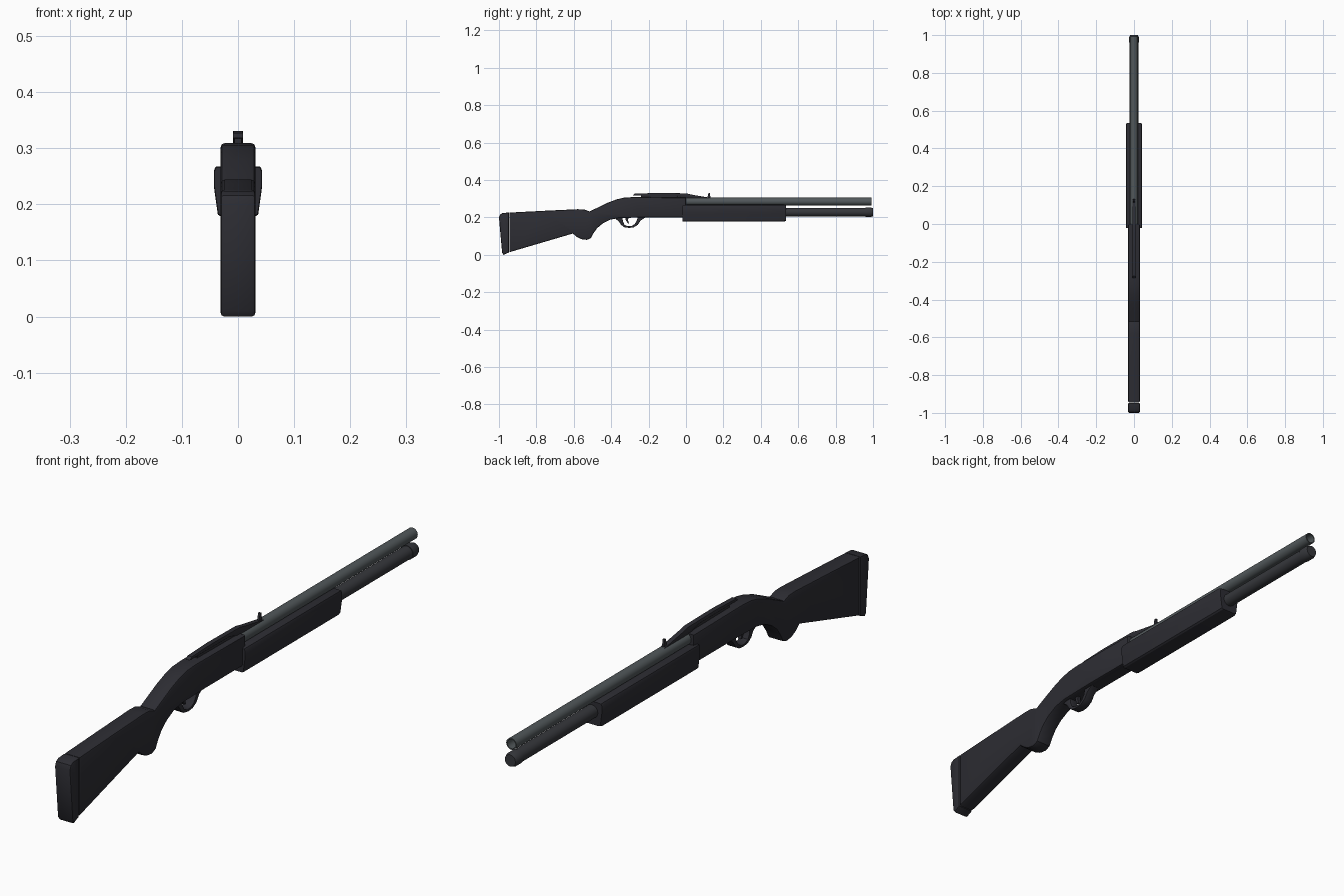
import bpy, bmesh, math
from mathutils import Matrix

if "Cube" in bpy.data.objects:
    bpy.data.objects.remove(bpy.data.objects["Cube"])


def material(name, rgb):
    m = bpy.data.materials.new(name)
    m.diffuse_color = (*rgb, 1)
    m.use_nodes = True
    m.node_tree.nodes["Principled BSDF"].inputs["Base Color"].default_value = m.diffuse_color
    return m


POLYMER = material("charcoal polymer", (0.026, 0.026, 0.033))
STEEL = material("grey steel", (0.082, 0.096, 0.102))
TUBE = material("dark tube metal", (0.036, 0.038, 0.044))


def finish(bm, name, mat, angle=35):
    bmesh.ops.recalc_face_normals(bm, faces=bm.faces[:])
    me = bpy.data.meshes.new(name)
    bm.to_mesh(me)
    bm.free()
    me.materials.append(mat)
    ob = bpy.data.objects.new(name, me)
    bpy.context.collection.objects.link(ob)
    bpy.ops.object.select_all(action='DESELECT')
    ob.select_set(True)
    bpy.context.view_layer.objects.active = ob
    bpy.ops.object.shade_smooth_by_angle(angle=math.radians(angle))
    return ob


def side_profile(name, pts, half, mat, bevel=0.0):
    """Extrude a (y, z) outline across x, rounding the side rims."""
    bm = bmesh.new()
    f = bm.faces.new([bm.verts.new((-half, y, z)) for y, z in pts])
    r = bmesh.ops.extrude_face_region(bm, geom=[f])
    new = [g for g in r["geom"] if isinstance(g, bmesh.types.BMVert)]
    bmesh.ops.translate(bm, verts=new, vec=(2 * half, 0, 0))
    if bevel:
        rim = [e for e in bm.edges if abs(e.verts[0].co.x - e.verts[1].co.x) < 1e-5]
        bmesh.ops.bevel(bm, geom=rim, offset=bevel, segments=2, profile=0.5,
                        affect='EDGES', clamp_overlap=True)
    return finish(bm, name, mat)


def lathe(name, prof, z, mat, n=32):
    """Revolve (radius, y) pairs about a line along y at height z."""
    bm = bmesh.new()
    vs = [bm.verts.new((r, y, 0)) for r, y in prof]
    es = [bm.edges.new(p) for p in zip(vs, vs[1:])]
    bmesh.ops.spin(bm, geom=vs + es, cent=(0, 0, 0), axis=(0, 1, 0),
                   angle=2 * math.pi, steps=n)
    bmesh.ops.remove_doubles(bm, verts=bm.verts[:], dist=1e-5)
    bmesh.ops.translate(bm, verts=bm.verts[:], vec=(0, 0, z))
    return finish(bm, name, mat)


# Receiver, wrist grip and stock in one flowing outline
side_profile("receiver_and_stock", [
    (-0.945, 0.226), (-0.75, 0.236), (-0.58, 0.244), (-0.545, 0.243), (-0.515, 0.232),
    (-0.47, 0.254), (-0.42, 0.278), (-0.37, 0.297), (-0.33, 0.306), (-0.28, 0.309),
    (0.0, 0.306), (0.0, 0.2), (-0.22, 0.2), (-0.36, 0.197), (-0.405, 0.188),
    (-0.445, 0.168), (-0.475, 0.143), (-0.495, 0.115), (-0.508, 0.09), (-0.53, 0.08),
    (-0.56, 0.084), (-0.585, 0.097), (-0.605, 0.114), (-0.945, 0.014)],
    0.031, POLYMER, 0.007)

# Butt pad
side_profile("butt_pad", [
    (-0.947, 0.226), (-0.98, 0.224), (-0.994, 0.216), (-1.0, 0.2), (-0.992, 0.11),
    (-0.983, 0.01), (-0.975, 0.0), (-0.947, 0.0125)], 0.0315, POLYMER, 0.007)

# Trigger guard and trigger
side_profile("trigger_guard", [
    (-0.385, 0.198), (-0.36, 0.18), (-0.348, 0.161), (-0.33, 0.148), (-0.305, 0.144),
    (-0.28, 0.147), (-0.258, 0.16), (-0.243, 0.183), (-0.215, 0.202), (-0.258, 0.202),
    (-0.264, 0.18), (-0.276, 0.163), (-0.292, 0.154), (-0.312, 0.153), (-0.329, 0.161),
    (-0.337, 0.178), (-0.34, 0.202)], 0.017, POLYMER, 0.002)
side_profile("trigger", [
    (-0.325, 0.205), (-0.322, 0.185), (-0.31, 0.167), (-0.304, 0.168),
    (-0.31, 0.186), (-0.306, 0.205)], 0.006, POLYMER)

# Pump fore-end: tapered cross-section pushed along y
half = [(0.030, 0.178), (0.036, 0.182), (0.041, 0.217), (0.043, 0.232),
        (0.043, 0.26), (0.040, 0.267), (0.026, 0.268)]
section = half + [(-x, z) for x, z in reversed(half)]
bm = bmesh.new()
rings = []
for y, s in ((-0.02, 0.97), (-0.015, 1), (0.522, 1), (0.535, 0.92)):
    rings.append([bm.verts.new((x * s, y, 0.223 + (z - 0.223) * s)) for x, z in section])
n = len(section)
for a, b in zip(rings, rings[1:]):
    for i in range(n):
        bm.faces.new((a[i], a[(i + 1) % n], b[(i + 1) % n], b[i]))
bm.faces.new(rings[0])
bm.faces.new(rings[-1])
finish(bm, "pump_fore_end", POLYMER, 30)

# Hollow barrel
lathe("barrel", [(0.0, -0.03), (0.0205, -0.03), (0.0205, 0.993), (0.0165, 0.993),
                 (0.0165, 0.8), (0.0, 0.8)], 0.285, STEEL)

# Magazine tube with end cap
lathe("magazine_tube", [(0.0, 0.5), (0.0235, 0.5), (0.0235, 0.97), (0.0, 0.97)],
      0.228, TUBE)
lathe("magazine_cap", [(0.0, 0.96), (0.0255, 0.96), (0.0255, 0.988), (0.021, 1.0),
                       (0.0, 1.0)], 0.228, TUBE)

# Sight rail with forward ramp, and the front sight post
side_profile("sight_rail", [
    (-0.285, 0.318), (-0.275, 0.327), (-0.16, 0.331), (0.0, 0.329), (0.03, 0.322),
    (0.135, 0.304), (0.135, 0.298), (0.0, 0.3), (-0.06, 0.317)], 0.009, POLYMER, 0.001)
side_profile("rail_foot", [(-0.24, 0.3), (-0.24, 0.322), (0.0, 0.322), (0.0, 0.298)],
             0.006, POLYMER)
side_profile("front_sight_post", [
    (0.113, 0.3), (0.12, 0.331), (0.127, 0.331), (0.132, 0.3)], 0.004, POLYMER)
